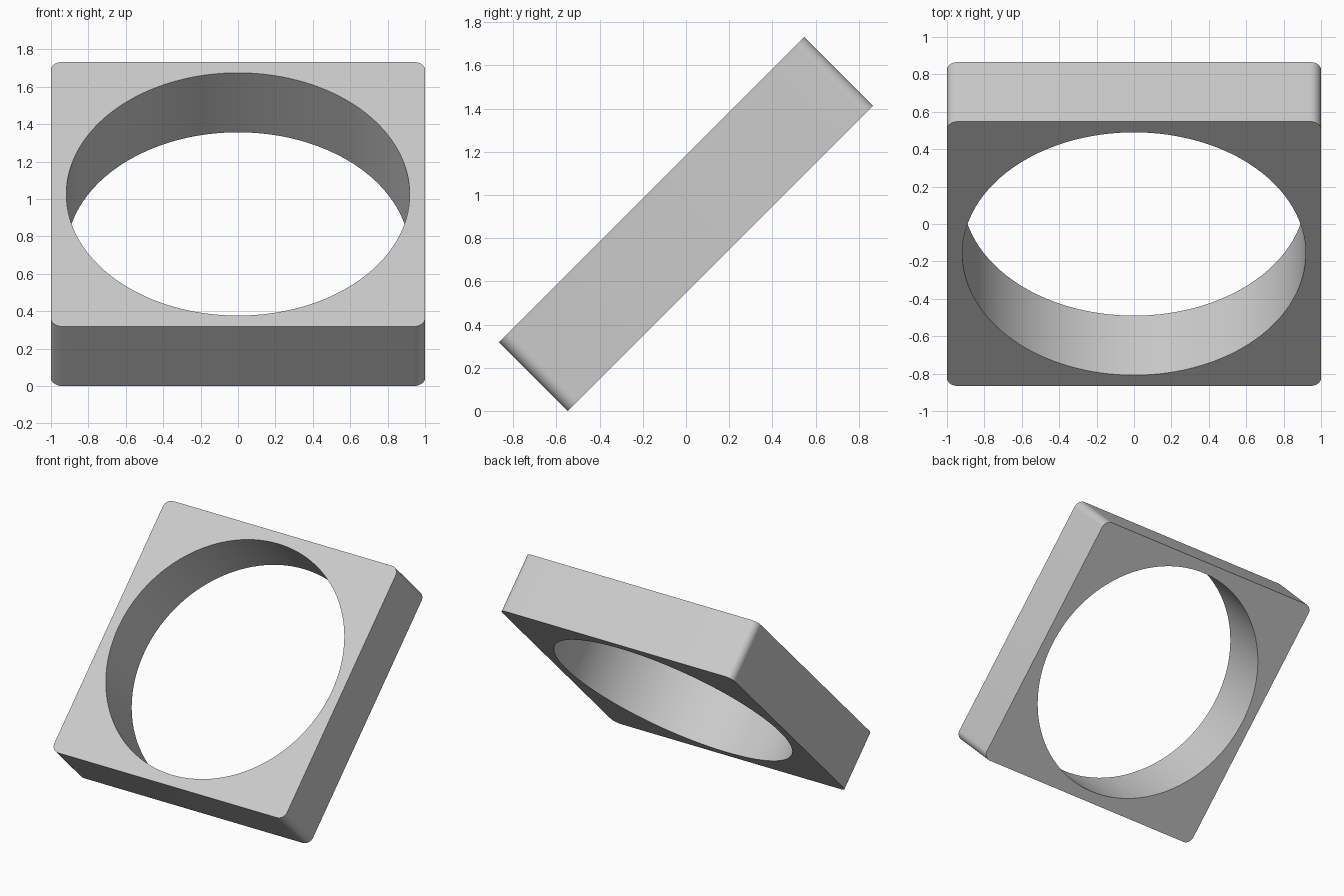
import bpy
import bmesh
from math import radians

SIDE, THICK = 2.0, 0.45
HOLE_RADIUS, CORNER_RADIUS = 0.918, 0.06
CENTRE_Z = (SIDE + THICK) * 0.5 ** 1.5  # half height once tilted by 45 degrees

old = bpy.data.objects.get("Cube")
if old:
    bpy.data.objects.remove(old, do_unlink=True)

grey = bpy.data.materials.new("plain grey")
grey.use_nodes = True
colour = (0.6, 0.6, 0.6, 1)
grey.diffuse_color = colour
grey.node_tree.nodes["Principled BSDF"].inputs["Base Color"].default_value = colour

# Square block with its four upright edges rounded
bpy.ops.mesh.primitive_cube_add(size=1)
frame = bpy.context.object
frame.name = "square_frame"
frame.data.materials.append(grey)
bm = bmesh.new()
bm.from_mesh(frame.data)
bmesh.ops.scale(bm, vec=(SIDE, SIDE, THICK), verts=bm.verts)
upright = [e for e in bm.edges if abs(e.verts[0].co.z - e.verts[1].co.z) > 0.1]
bmesh.ops.bevel(bm, geom=upright, offset=CORNER_RADIUS, segments=8,
                profile=0.5, affect='EDGES')
bm.to_mesh(frame.data)
bm.free()

# Round hole through the block
bpy.ops.mesh.primitive_cylinder_add(vertices=128, radius=HOLE_RADIUS, depth=1)
cutter = bpy.context.object
cutter.name = "hole_cutter"
cutter.hide_render = True
cutter.data.materials.append(grey)
hole = frame.modifiers.new("hole", 'BOOLEAN')
hole.operation = 'DIFFERENCE'
hole.solver = 'EXACT'
hole.object = cutter

bpy.ops.object.select_all(action='DESELECT')
frame.select_set(True)
bpy.context.view_layer.objects.active = frame
bpy.ops.object.modifier_apply(modifier=hole.name)
bpy.data.objects.remove(cutter, do_unlink=True)
bpy.ops.object.shade_smooth_by_angle(angle=radians(30))

# Tilt the frame back so it rests on its lower rear edge
frame.rotation_euler.x = radians(45)
frame.location.z = CENTRE_Z
